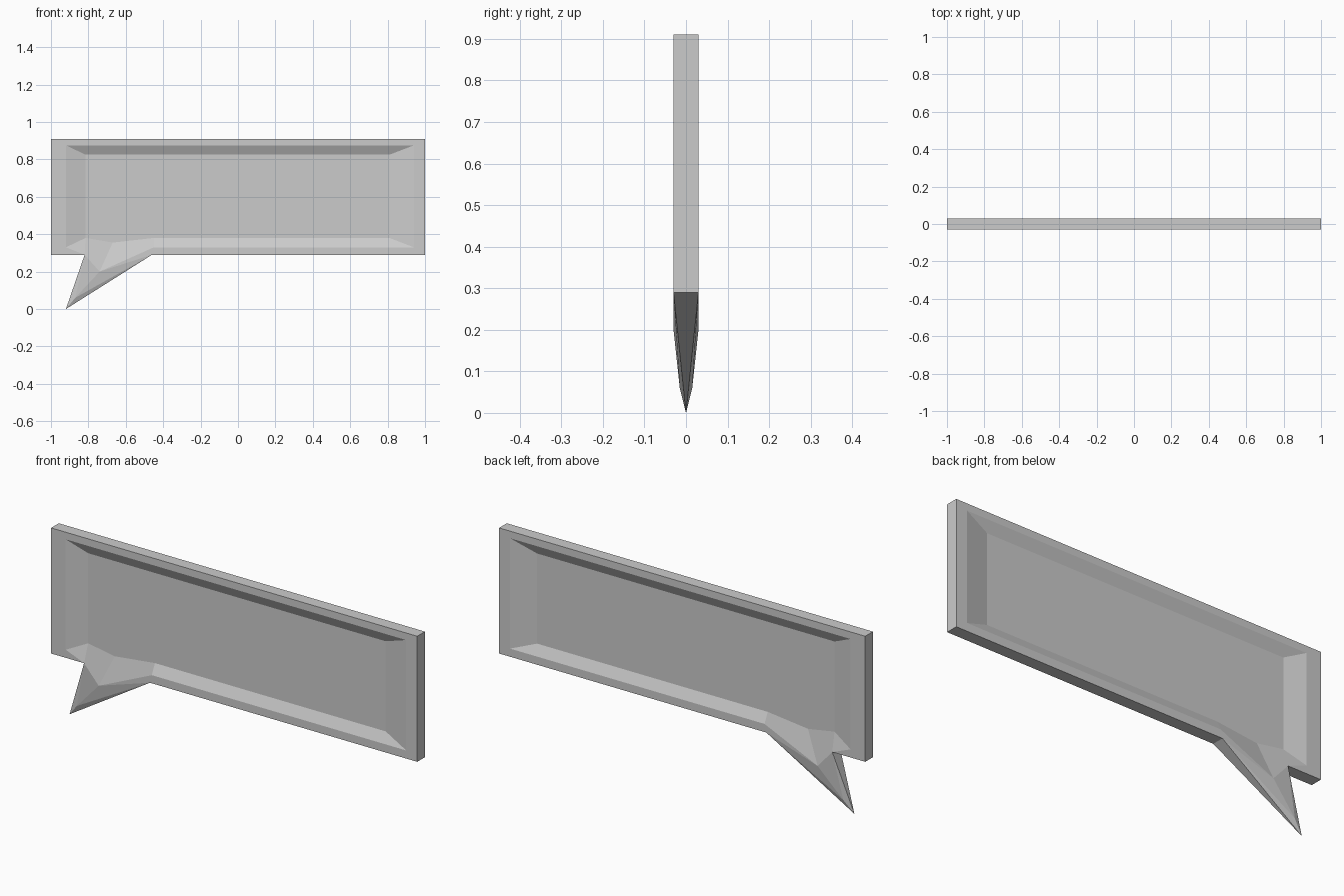
import bpy
import bmesh

if "Cube" in bpy.data.objects:
    bpy.data.objects.remove(bpy.data.objects["Cube"])

H = 0.03       # half thickness of the sign
FLOOR = 0.005  # half thickness at the recessed panel

# Front-side points: name -> (x, z, depth from the mid-plane)
pts = {
    # outer frame
    "A": (-1, .91, H), "B": (1, .91, H), "C": (1, .29, H),
    "D": (-.46, .29, H), "E": (-.82, .29, H), "F": (-1, .29, H),
    # recess rim
    "a": (-.92, .875, H), "b": (.94, .875, H), "c": (.94, .33, H),
    "d": (-.45, .33, H), "f": (-.92, .33, H),
    # recessed floor
    "i": (-.815, .825, FLOOR), "j": (.81, .825, FLOOR), "k": (.81, .38, FLOOR),
    "l": (-.45, .38, FLOOR), "m": (-.67, .355, FLOOR), "n": (-.815, .38, FLOOR),
    # tail ridge and tip
    "P": (-.74, .20, H), "Q": (-.87, .06, .015), "T": (-.92, 0, 0),
}

# Frame, recess slopes, floor and tail of one side
faces = ("ABba BCcb CDdc DPd EFf FAaf "
         "abji bckj cdlk dPml PEnm Efn fain "
         "ijklmn DQP PQE DTQ QTE").split()
# Outline edges joined across the thickness
rim = "AB BC CD DT TE EF FA".split()

bm = bmesh.new()
front = {k: bm.verts.new((x, -y, z)) for k, (x, z, y) in pts.items()}
back = {k: front[k] if k == "T" else bm.verts.new((x, y, z))
        for k, (x, z, y) in pts.items()}

# Mirrored sides
for f in faces:
    bm.faces.new([front[k] for k in f])
    bm.faces.new([back[k] for k in reversed(f)])

# Edge walls (triangles where they meet the tail tip)
for p, q in rim:
    loop = [front[q], front[p], back[p], back[q]]
    bm.faces.new(list(dict.fromkeys(loop)))

bmesh.ops.recalc_face_normals(bm, faces=bm.faces[:])
mesh = bpy.data.meshes.new("speech_bubble_sign")
bm.to_mesh(mesh)
bm.free()
bpy.context.collection.objects.link(bpy.data.objects.new("speech_bubble_sign", mesh))
